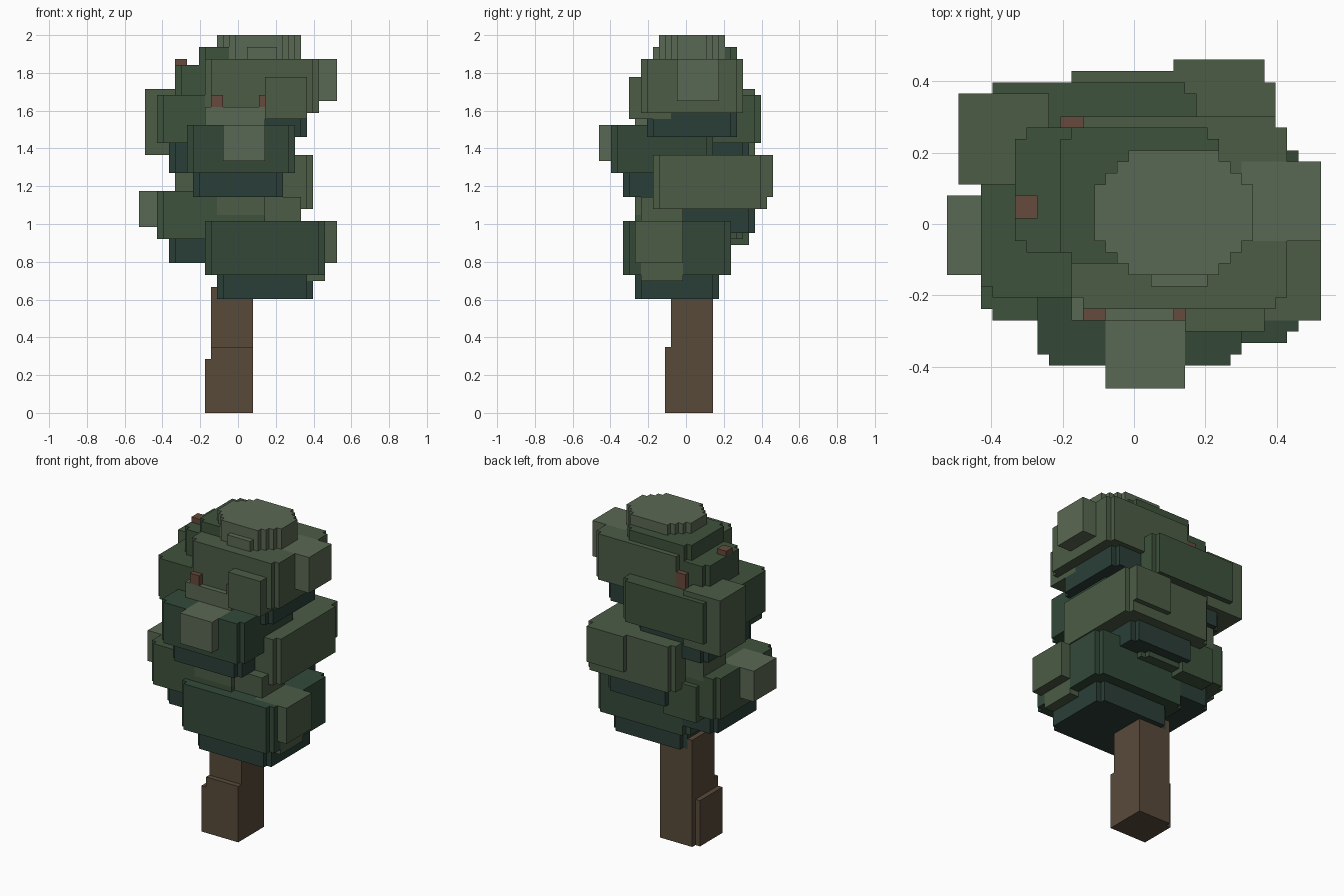
import bpy, bmesh, math

if "Cube" in bpy.data.objects:
    bpy.data.objects.remove(bpy.data.objects["Cube"])

V = 2 / 63            # voxel size
OX, OY = 16.5, 14.5   # grid offsets that centre the model


def material(name, rgb):
    m = bpy.data.materials.new(name)
    m.diffuse_color = [((c / 255 + 0.055) / 1.055) ** 2.4 for c in rgb] + [1]
    m.use_nodes = True
    m.node_tree.nodes["Principled BSDF"].inputs["Base Color"].default_value = m.diffuse_color
    return m


MATS = {
    "deep": material("deep_leaf", (42, 62, 56)),
    "mid": material("mid_leaf", (51, 73, 57)),
    "green": material("green_leaf", (62, 82, 60)),
    "light": material("light_leaf", (76, 92, 70)),
    "pale": material("pale_leaf", (90, 104, 83)),
    "bark": material("bark", (88, 74, 58)),
    "twig": material("twig_bark", (102, 74, 60)),
}
KEYS = list(MATS)
cells = {}            # (i, j, k) -> (part, colour)


def block(part, colour, x0, x1, y0, y1, z0, z1, notch=0):
    """Fill a box of voxels, stepping its vertical corners by `notch`."""
    a, b = round(x0 / V + OX), round(x1 / V + OX)
    c, d = round(y0 / V + OY), round(y1 / V + OY)
    for i in range(a, b):
        for j in range(c, d):
            if min(i - a, b - 1 - i) + min(j - c, d - 1 - j) < notch:
                continue
            for k in range(round(z0 / V), round(z1 / V)):
                cells[i, j, k] = (part, colour)


# trunk with a flared foot
block("trunk", "bark", -.145, .075, -.08, .14, 0, .67)
block("trunk", "bark", -.145, .075, -.11, .14, 0, .35)
block("trunk", "bark", -.175, .075, -.11, .11, 0, .29)

# dark undersides of the leaf clusters
for b in [
    (-.11, .395, -.27, .17, .61, .76),
    (-.365, .11, -.21, .235, .80, .95),
    (-.145, .30, -.08, .365, .96, 1.11),
    (-.24, .235, -.33, .11, 1.145, 1.30),
    (-.365, .11, -.145, .33, 1.275, 1.45),
    (-.11, .365, -.205, .27, 1.47, 1.61),
]:
    block("foliage", "deep", *b, 1)

# main leaf clusters, spiralling upward
for colour, *b in [
    ("mid", -.175, .455, -.33, .235, .735, 1.02),
    ("green", -.43, .17, -.27, .30, .93, 1.175),
    ("light", -.205, .395, -.175, .43, 1.085, 1.365),
    ("mid", -.27, .30, -.395, .14, 1.27, 1.525),
    ("green", -.43, .17, -.205, .395, 1.43, 1.685),
    ("light", -.175, .43, -.24, .30, 1.595, 1.875),
    ("green", -.335, .0, -.08, .27, 1.685, 1.845),
    ("green", -.205, .235, -.11, .27, 1.78, 1.94),
]:
    block("foliage", colour, *b, 1)

# square tufts sticking out of the clusters
for colour, *b in [
    ("light", .24, .455, -.24, -.02, .705, .92),
    ("light", .30, .52, -.27, -.02, .80, 1.02),
    ("pale", -.525, -.30, -.14, .08, .99, 1.175),
    ("green", -.30, -.08, .11, .33, .89, 1.11),
    ("light", .11, .33, -.24, -.02, 1.01, 1.145),
    ("light", -.11, .14, -.27, -.05, 1.05, 1.175),
    ("light", -.335, -.11, .08, .30, 1.14, 1.30),
    ("light", .11, .365, .20, .46, 1.14, 1.365),
    ("pale", -.08, .14, -.46, -.24, 1.335, 1.525),
    ("pale", -.175, .14, -.27, -.05, 1.525, 1.62),
    ("light", -.49, -.24, .11, .365, 1.37, 1.715),
    ("light", .14, .365, -.30, -.08, 1.56, 1.78),
    ("pale", .30, .52, -.045, .175, 1.655, 1.875),
    ("pale", .05, .205, -.175, .05, 1.81, 1.94),
]:
    block("foliage", colour, *b)
block("foliage", "pale", -.11, .33, -.145, .205, 1.875, 2.0, 3)   # crown cap

# twig ends poking through the leaves
for b in [
    (-.335, -.27, .02, .08, 1.84, 1.875),
    (-.205, -.145, .24, .30, 1.685, 1.78),
    (-.145, -.08, -.27, -.235, 1.62, 1.685),
    (.11, .145, -.27, -.235, 1.62, 1.685),
]:
    block("twigs", "twig", *b)

# skin: keep only faces between a voxel and empty space
DIRS = [(s if a == 0 else 0, s if a == 1 else 0, s if a == 2 else 0)
        for a in range(3) for s in (-1, 1)]


def skin(part):
    bm = bmesh.new()
    verts = {}
    for cell, (p, colour) in cells.items():
        if p != part:
            continue
        for d in DIRS:
            if tuple(c + e for c, e in zip(cell, d)) in cells:
                continue
            axis = [abs(e) for e in d].index(1)
            u, w = (axis + 1) % 3, (axis + 2) % 3
            corners = []
            for s, t in [(0, 0), (1, 0), (1, 1), (0, 1)]:
                q = list(cell)
                q[axis] += d[axis] > 0
                q[u] += s
                q[w] += t
                q = tuple(q)
                if q not in verts:
                    verts[q] = bm.verts.new(((q[0] - OX) * V, (q[1] - OY) * V, q[2] * V))
                corners.append(verts[q])
            if d[axis] < 0:
                corners.reverse()
            bm.faces.new(corners).material_index = KEYS.index(colour)
    me = bpy.data.meshes.new(part)
    bm.to_mesh(me)
    bm.free()
    for m in MATS.values():
        me.materials.append(m)
    ob = bpy.data.objects.new(part, me)
    bpy.context.collection.objects.link(ob)


for part in ("trunk", "foliage", "twigs"):
    skin(part)
